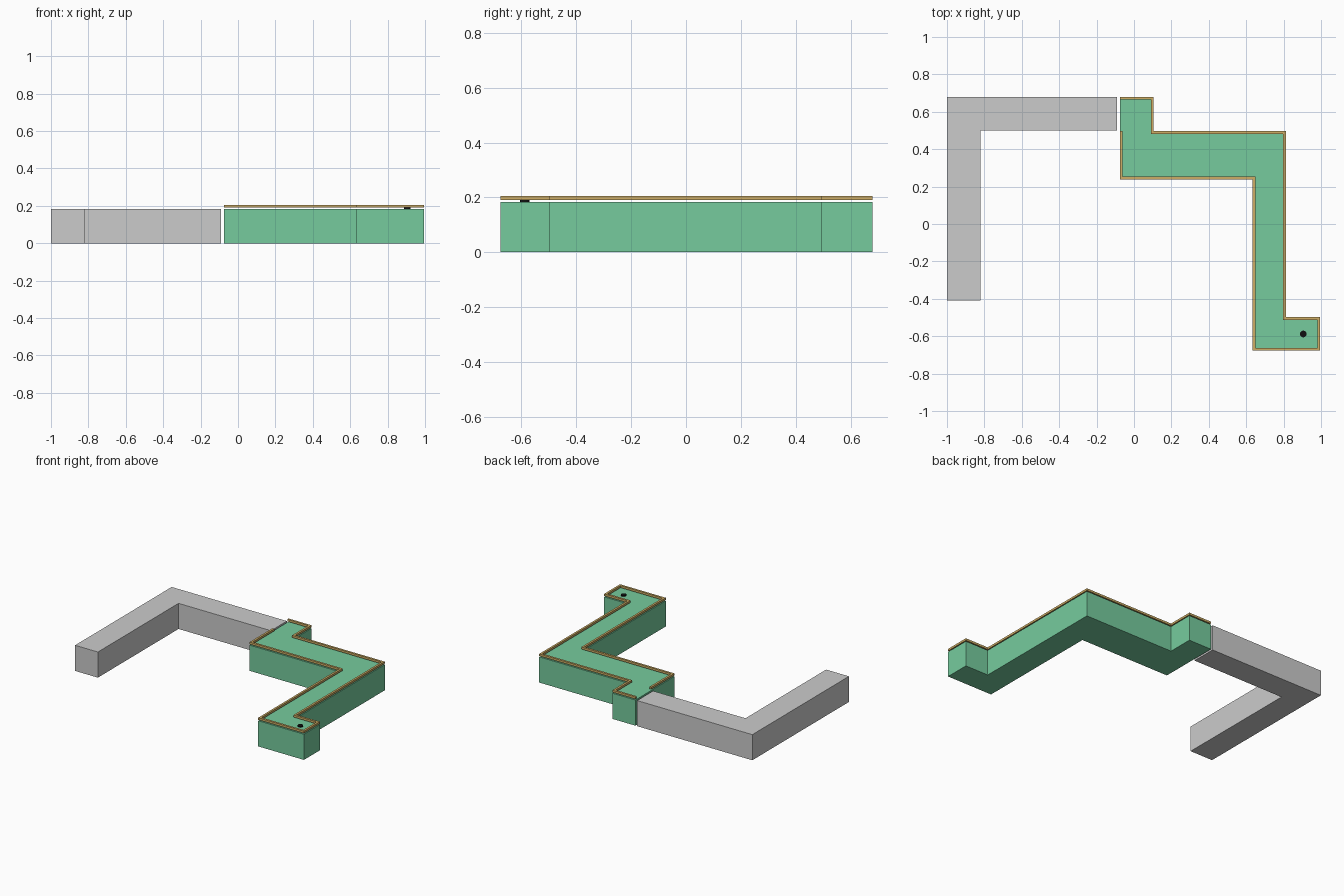
import bpy, bmesh
from mathutils import Vector

if "Cube" in bpy.data.objects:
    bpy.data.objects.remove(bpy.data.objects["Cube"])


def material(name, rgb):
    m = bpy.data.materials.new(name)
    m.diffuse_color = (*rgb, 1)
    m.use_nodes = True
    m.node_tree.nodes["Principled BSDF"].inputs["Base Color"].default_value = m.diffuse_color
    return m


def slab(name, outline, z0, z1, mat=None):
    """Extrude a flat outline from z0 up to z1."""
    bm = bmesh.new()
    face = bm.faces.new([bm.verts.new((x, y, z0)) for x, y in outline])
    new = bmesh.ops.extrude_face_region(bm, geom=[face], use_keep_orig=True)["geom"]
    top = [v for v in new if isinstance(v, bmesh.types.BMVert)]
    bmesh.ops.translate(bm, vec=(0, 0, z1 - z0), verts=top)
    bmesh.ops.recalc_face_normals(bm, faces=bm.faces)
    mesh = bpy.data.meshes.new(name)
    bm.to_mesh(mesh)
    bm.free()
    obj = bpy.data.objects.new(name, mesh)
    bpy.context.collection.objects.link(obj)
    if mat:
        mesh.materials.append(mat)
    return obj


def inset_path(path, width):
    """Offset an open right-angled path to its right-hand side, with mitred corners."""
    pts = [Vector(p) for p in path]
    normals = []
    for a, b in zip(pts, pts[1:]):
        d = (b - a).normalized()
        normals.append(Vector((d.y, -d.x)))
    offsets = [normals[0]] + [n + m for n, m in zip(normals, normals[1:])] + [normals[-1]]
    return [tuple(p + o * width) for p, o in zip(pts, offsets)]


green = material("green", (0.18, 0.60, 0.34))
gold = material("gold", (0.62, 0.42, 0.13))
black = material("black", (0.005, 0.005, 0.005))

# Plain L-shaped corridor
slab("grey_corridor",
     [(-1, 0.68), (-0.09, 0.68), (-0.09, 0.50), (-0.82, 0.50), (-0.82, -0.41), (-1, -0.41)],
     0, 0.183)

# Stepped corridor, listed clockwise from its top left corner
steps = [(-0.076, 0.68), (0.105, 0.68), (0.105, 0.496), (0.812, 0.496), (0.812, -0.498),
         (0.995, -0.498), (0.995, -0.677), (0.634, -0.677), (0.634, 0.239), (-0.076, 0.239)]
slab("green_corridor", steps, 0, 0.183, green)

# Border rail floating just above the rim, open towards the grey corridor
rail = steps + [(-0.076, 0.498)]
slab("border_rail", rail + inset_path(rail, 0.015)[::-1], 0.190, 0.205, gold)

# Marker dot at the far end
bpy.ops.mesh.primitive_cylinder_add(vertices=32, radius=0.018, depth=0.007,
                                    location=(0.905, -0.588, 0.1865))
dot = bpy.context.object
dot.name = "marker_dot"
dot.data.materials.append(black)
bpy.ops.object.shade_smooth_by_angle()
